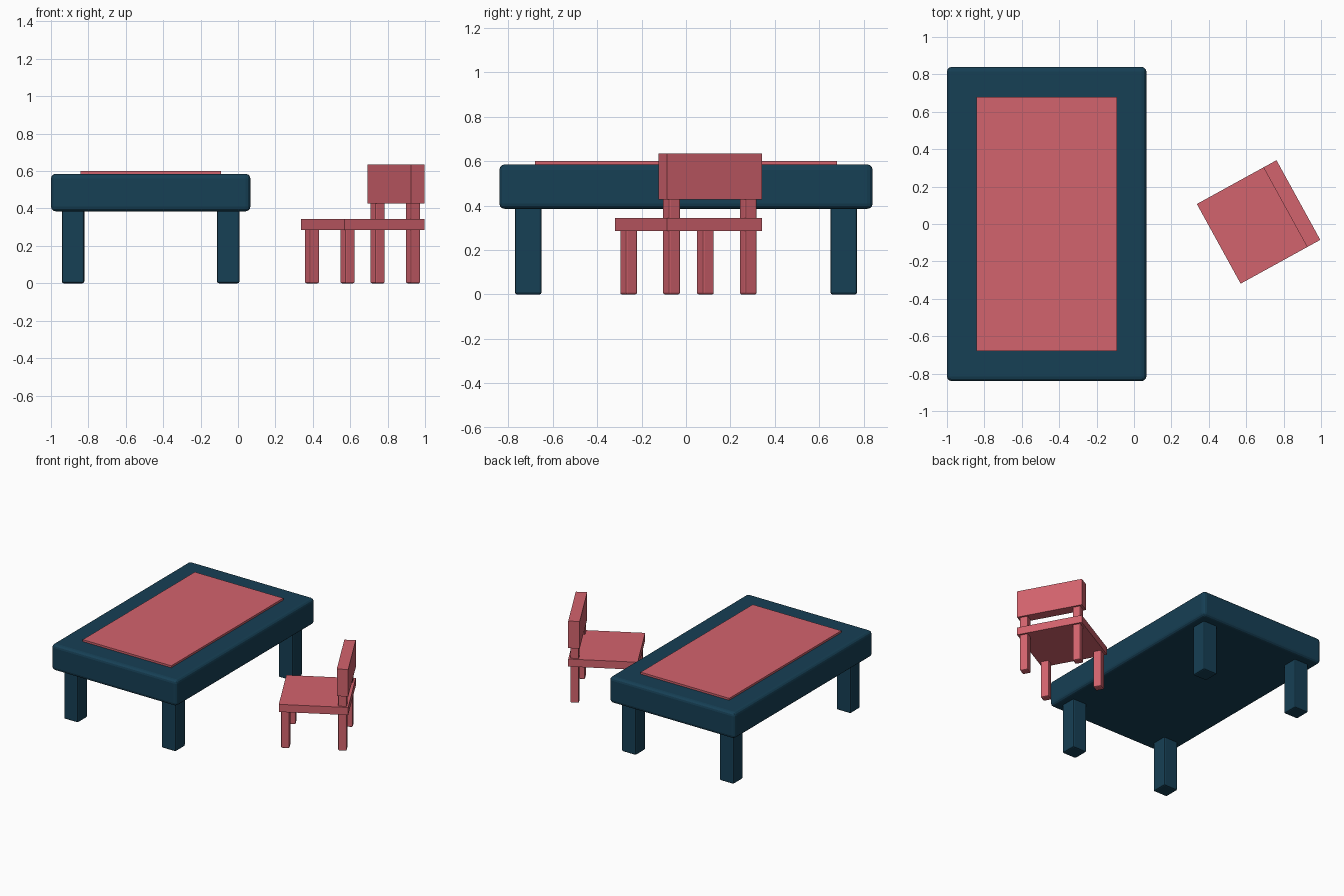
import bpy
from math import radians
from mathutils import Matrix, Vector

if "Cube" in bpy.data.objects:
    bpy.data.objects.remove(bpy.data.objects["Cube"])


def material(name, rgb):
    m = bpy.data.materials.new(name)
    m.diffuse_color = (*rgb, 1)
    m.use_nodes = True
    m.node_tree.nodes["Principled BSDF"].inputs["Base Color"].default_value = m.diffuse_color
    return m


BLUE = material("dark_blue", (0.008, 0.05, 0.09))
RED = material("soft_red", (0.65, 0.125, 0.155))


def box(name, lo, hi, mat, bevel=0.0, segments=1, frame=Matrix()):
    """Box between two corners, given in the local frame, with optional bevel."""
    lo, hi = Vector(lo), Vector(hi)
    bpy.ops.mesh.primitive_cube_add(size=1)
    ob = bpy.context.object
    ob.name = name
    ob.data.transform(Matrix.Translation((lo + hi) / 2) @ Matrix.Diagonal((*(hi - lo), 1)))
    ob.matrix_world = frame
    ob.data.materials.append(mat)
    if bevel:
        mod = ob.modifiers.new("bevel", 'BEVEL')
        mod.width = bevel
        mod.segments = segments
    return ob


def post(name, x, y, half, top, mat, bevel, frame):
    box(name, (x - half, y - half, 0), (x + half, y + half, top), mat, bevel, 2, frame)


SIDES = [("front", -1), ("back", 1)]
ENDS = [("left", -1), ("right", 1)]

# Table: thick rounded top, inset mat and four square legs
table = Matrix.Translation((-0.467, 0, 0))
box("table_top", (-0.533, -0.84, 0.385), (0.533, 0.84, 0.585), BLUE, 0.025, 3, table)
box("table_mat", (-0.376, -0.68, 0.57), (0.376, 0.68, 0.60), RED, frame=table)
for sn, sy in SIDES:
    for en, sx in ENDS:
        post(f"table_leg_{sn}_{en}", sx * 0.415, sy * 0.71, 0.06, 0.40, BLUE, 0.01, table)

# Chair: local +x points to the backrest, turned beside the table
chair = Matrix.Translation((0.666, 0.011, 0)) @ Matrix.Rotation(radians(28.8), 4, 'Z')
box("seat", (-0.243, -0.243, 0.285), (0.243, 0.243, 0.343), RED, frame=chair)
box("backrest", (0.163, -0.243, 0.427), (0.243, 0.243, 0.635), RED, frame=chair)
for sn, sx in SIDES:
    for en, sy in ENDS:
        # Rear legs continue upward to carry the backrest
        top = 0.45 if sx > 0 else 0.30
        post(f"chair_leg_{sn}_{en}", sx * 0.2, sy * 0.197, 0.03, top, RED, 0.008, chair)
